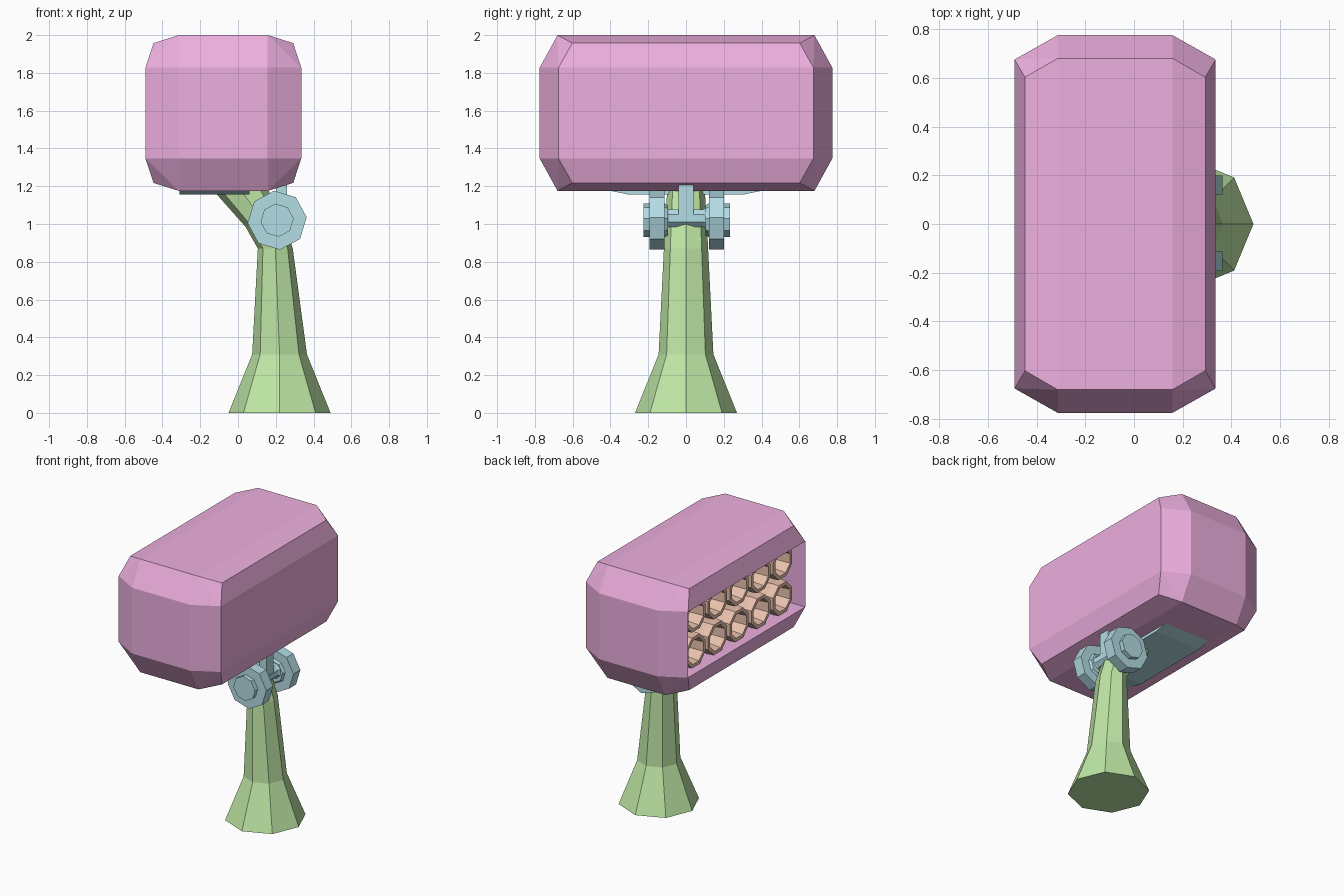
import bpy, bmesh
from math import cos, sin, pi
from mathutils import Vector

if "Cube" in bpy.data.objects:
    bpy.data.objects.remove(bpy.data.objects["Cube"])


def material(name, color):
    m = bpy.data.materials.new(name)
    m.diffuse_color = (*color, 1)
    m.use_nodes = True
    m.node_tree.nodes["Principled BSDF"].inputs["Base Color"].default_value = m.diffuse_color
    return m


PINK = material("pink", (0.85, 0.43, 0.74))
GREEN = material("green", (0.52, 0.80, 0.38))
BLUE = material("blue", (0.45, 0.72, 0.78))
ORANGE = material("orange", (0.82, 0.54, 0.42))


def finish(bm, name, mat):
    bmesh.ops.recalc_face_normals(bm, faces=bm.faces)
    me = bpy.data.meshes.new(name)
    bm.to_mesh(me)
    bm.free()
    me.materials.append(mat)
    ob = bpy.data.objects.new(name, me)
    bpy.context.collection.objects.link(ob)
    return ob


def loft(name, rings, mat):
    """Skin a list of equal-length point rings and cap both ends."""
    bm = bmesh.new()
    vs = [[bm.verts.new(p) for p in r] for r in rings]
    n = len(vs[0])
    for a, b in zip(vs, vs[1:]):
        for i in range(n):
            j = (i + 1) % n
            bm.faces.new((a[i], a[j], b[j], b[i]))
    bm.faces.new(vs[0])
    bm.faces.new(vs[-1])
    return finish(bm, name, mat)


def turned(name, center, axis, profile, mat, turn=0.0, n=8):
    """Lathe a (distance along axis, radius) profile around the x or y axis."""
    c = Vector(center)
    rings = []
    for d, r in profile:
        ring = []
        for i in range(n):
            t = 2 * pi * i / n + turn
            u, w = r * cos(t), r * sin(t)
            ring.append(c + Vector((d, u, w) if axis == 'x' else (u, d, w)))
        rings.append(ring)
    return loft(name, rings, mat)


def block(name, lo, hi, mat, taper=0.0):
    """Box whose bottom is shortened along y by taper."""
    (x0, y0, z0), (x1, y1, z1) = lo, hi
    bottom = [(x0, y0 + taper, z0), (x1, y0 + taper, z0),
              (x1, y1 - taper, z0), (x0, y1 - taper, z0)]
    top = [(x0, y0, z1), (x1, y0, z1), (x1, y1, z1), (x0, y1, z1)]
    return loft(name, [bottom, top], mat)


# Chamfered housing: hull of one corner mirrored to all eight
bm = bmesh.new()
corner = [(0.4125, 0.675, 0.24), (0.235, 0.68, 0.4125),
          (0.235, 0.775, 0.24), (0.37, 0.602, 0.37)]
for sx in (-1, 1):
    for sy in (-1, 1):
        for sz in (-1, 1):
            for x, y, z in corner:
                bm.verts.new((sx * x - 0.0775, sy * y, sz * z + 1.5875))
bmesh.ops.convex_hull(bm, input=bm.verts)
bmesh.ops.dissolve_limit(bm, angle_limit=0.09, verts=bm.verts, edges=bm.edges)
bm.normal_update()
# Recess on the left side, pushed into the housing
mouth = min(bm.faces, key=lambda f: f.calc_center_median().x)
back = bmesh.ops.extrude_discrete_faces(bm, faces=[mouth])["faces"][0]
bmesh.ops.translate(bm, verts=back.verts, vec=(0.32, 0, 0))
finish(bm, "housing", PINK)

# Two rows of five open tubes
for row, z in enumerate((1.46, 1.72)):
    for k in range(5):
        turned(f"tube_{row}_{k}", (-0.43, (k - 2) * 0.25, z), 'x',
               [(0.26, 0.095), (0.05, 0.122), (0, 0.118), (0, 0.092),
                (0.04, 0.088), (0.22, 0.07)], ORANGE, pi / 8)

# Octagonal post with a neck bending to the left: x min, z at min, x max, z at max, y radius
sections = [(-0.05, 0, 0.49, 0, 0.27), (0.075, 0.31, 0.365, 0.31, 0.145),
            (0.105, 0.87, 0.29, 0.87, 0.117), (0.04, 0.985, 0.24, 1.03, 0.11),
            (-0.12, 1.165, 0.16, 1.18, 0.10)]
rings = []
for x0, z0, x1, z1, ry in sections:
    ring = []
    for i in range(8):
        t = i * pi / 4
        f = (1 + cos(t)) / 2
        ring.append((x0 + (x1 - x0) * f, ry * sin(t), z0 + (z1 - z0) * f))
    rings.append(ring)
loft("post", rings, GREEN)

# Pivot discs with stepped bosses on both sides, joined by an axle
for side, s in (("front", -1), ("back", 1)):
    turned(f"pivot_disc_{side}", (0.207, 0.004, 1.02), 'y',
           [(s * 0.10, 0.08), (s * 0.117, 0.09), (s * 0.117, 0.157), (s * 0.196, 0.157),
            (s * 0.196, 0.088), (s * 0.228, 0.088)], BLUE, 0.1)
turned("pivot_axle", (0.215, 0, 1.03), 'y',
       [(-0.12, 0.07), (-0.09, 0.05), (0.09, 0.05), (0.12, 0.07)], BLUE, pi / 8)

# Link from axle to housing and mounting plate underneath
block("housing_link", (0.20, -0.04, 1.03), (0.26, 0.04, 1.21), BLUE)
block("mounting_plate", (-0.31, -0.42, 1.155), (0.06, 0.42, 1.18), BLUE, 0.12)
